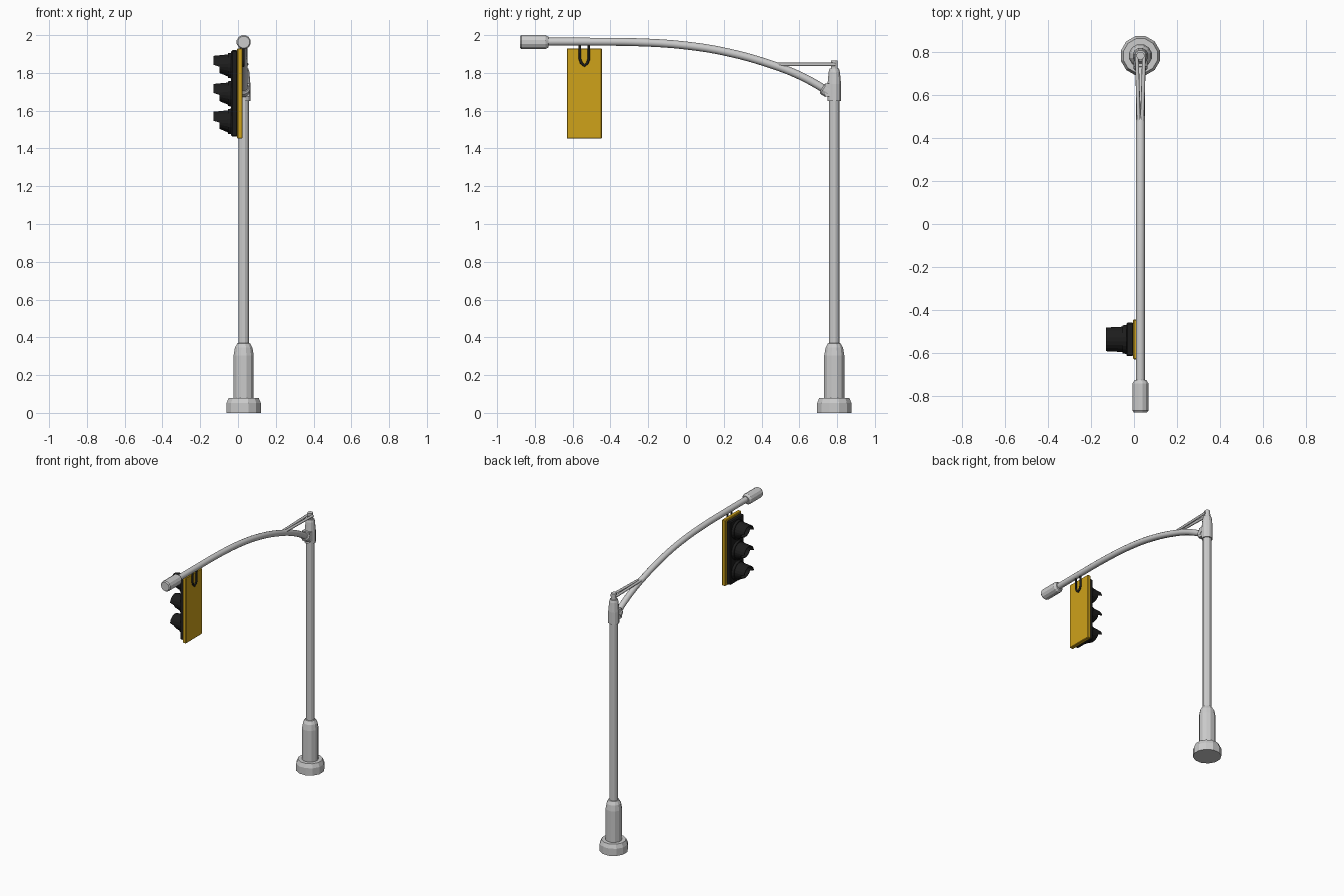
import bpy, bmesh, math
from mathutils import Matrix, Vector

if "Cube" in bpy.data.objects:
    bpy.data.objects.remove(bpy.data.objects["Cube"])

PX, PY = 0.03, 0.785       # pole axis
LY = -0.538                # signal head centre


def material(name, rgb):
    m = bpy.data.materials.new(name)
    m.diffuse_color = (*rgb, 1)
    m.use_nodes = True
    m.node_tree.nodes["Principled BSDF"].inputs["Base Color"].default_value = m.diffuse_color
    return m


YELLOW = material("yellow", (0.62, 0.36, 0.01))
BLACK = material("black", (0.012, 0.012, 0.012))


def finish(name, bm, mat=None):
    bmesh.ops.recalc_face_normals(bm, faces=bm.faces)
    me = bpy.data.meshes.new(name)
    bm.to_mesh(me)
    bm.free()
    ob = bpy.data.objects.new(name, me)
    bpy.context.collection.objects.link(ob)
    if mat:
        me.materials.append(mat)
    return ob


def lathe(name, profile, start, direction=(0, 0, 1), n=12, mat=None):
    """Closed turned solid: profile of (radius, distance along direction)."""
    bm = bmesh.new()
    rot = Vector((0, 0, 1)).rotation_difference(Vector(direction)).to_matrix()
    rings = []
    for r, h in profile:
        rings.append([bm.verts.new(rot @ Vector((r * math.cos(a), r * math.sin(a), h)) + Vector(start))
                      for a in (2 * math.pi * (i + 0.5) / n for i in range(n))])
    for a, b in zip(rings, rings[1:]):
        for i in range(n):
            bm.faces.new((a[i], a[(i + 1) % n], b[(i + 1) % n], b[i]))
    bm.faces.new(rings[0])
    bm.faces.new(rings[-1])
    return finish(name, bm, mat)


def box(name, lo, hi, mat=None, bevel=0.0):
    bm = bmesh.new()
    lo, hi = Vector(lo), Vector(hi)
    bmesh.ops.create_cube(bm, size=1, matrix=Matrix.Translation((lo + hi) / 2) @ Matrix.Diagonal((*(hi - lo), 1)))
    if bevel:
        bmesh.ops.bevel(bm, geom=bm.edges[:], offset=bevel, segments=1, affect='EDGES')
    return finish(name, bm, mat)


def tube(name, pts, r, smooth=False, res=4, mat=None):
    cu = bpy.data.curves.new(name, 'CURVE')
    cu.dimensions = '3D'
    cu.bevel_depth, cu.bevel_resolution = r, res
    cu.use_fill_caps = True
    sp = cu.splines.new('BEZIER' if smooth else 'POLY')
    if smooth:
        cu.resolution_u = 4
        sp.bezier_points.add(len(pts) - 1)
        for b, p in zip(sp.bezier_points, pts):
            b.co = p
            b.handle_left_type = b.handle_right_type = 'AUTO'
    else:
        sp.points.add(len(pts) - 1)
        for b, p in zip(sp.points, pts):
            b.co = (*p, 1)
    ob = bpy.data.objects.new(name, cu)
    bpy.context.collection.objects.link(ob)
    if mat:
        cu.materials.append(mat)
    bpy.ops.object.select_all(action='DESELECT')
    ob.select_set(True)
    bpy.context.view_layer.objects.active = ob
    bpy.ops.object.convert(target='MESH')
    return ob


# Pole with stepped base and collar
lathe("base", [(0.094, 0), (0.094, 0.052), (0.082, 0.08), (0.055, 0.08), (0.055, 0.305),
               (0.048, 0.345), (0.035, 0.368), (0.028, 0.37)], (PX, PY, 0))
lathe("pole", [(0.029, 0.36), (0.029, 1.66)], (PX, PY, 0))
lathe("pole_collar", [(0.037, 1.652), (0.037, 1.74), (0.031, 1.805), (0.026, 1.822), (0.019, 1.822),
                      (0.019, 1.866)], (PX, PY, 0))

# Curved arm, its socket and end cap
arm = [(0.785, 1.68), (0.72, 1.722), (0.6, 1.787), (0.45, 1.845), (0.22, 1.909), (0.0, 1.945),
       (-0.25, 1.962), (-0.5, 1.965), (-0.76, 1.965)]
tube("arm", [(PX, y, z) for y, z in arm], 0.021, smooth=True)
lathe("arm_socket", [(0.026, 0), (0.034, 0.008), (0.034, 0.04)], (PX, 0.722, 1.721), (0, 0.84, -0.54))
box("arm_bracket", (PX - 0.03, 0.735, 1.675), (PX + 0.03, 0.775, 1.745))
lathe("arm_end_cap", [(0.028, 0), (0.038, 0.016), (0.038, 0.144), (0.032, 0.152)], (PX, -0.727, 1.963), (0, -1, 0))

# Pair of stay rods
for s, side in ((-1, "left"), (1, "right")):
    tube("stay_rod_" + side, [(PX + s * 0.017, 0.79, 1.845), (PX + s * 0.008, 0.475, 1.845)], 0.009, res=2)

# Signal housing and backing plate
box("back_plate", (-0.004, LY - 0.093, 1.452), (0.024, LY + 0.093, 1.93), YELLOW, 0.004)
box("housing", (-0.036, LY - 0.078, 1.462), (-0.002, LY + 0.078, 1.92), BLACK, 0.006)

# Hanger loop from the arm
loop = [(0.024, 1.95), (0.024, 1.875), (0.016, 1.852), (0, 1.838), (-0.016, 1.852), (-0.024, 1.875), (-0.024, 1.95)]
tube("hanger_loop", [(0.028, LY + y, z) for y, z in loop], 0.007, res=2, mat=BLACK)


def visor(name, z):
    """Hood: long over the upper half, stepped back underneath."""
    bm = bmesh.new()
    n = 20
    back, front = [], []
    for i in range(n):
        a = 2 * math.pi * (i + 0.5) / n
        c, s = math.cos(a), math.sin(a)
        length = 0.08 if s > -0.1 else 0.048
        back.append(bm.verts.new((-0.05, LY + 0.06 * c, z + 0.06 * s)))
        r = 0.056
        lift = -0.004 if s > 0 else 0.016 * -s
        front.append(bm.verts.new((-0.05 - length, LY + r * c, z + r * s + lift)))
    for i in range(n):
        j = (i + 1) % n
        bm.faces.new((back[i], back[j], front[j], front[i]))
    ob = finish(name, bm, BLACK)
    mod = ob.modifiers.new("wall", 'SOLIDIFY')
    mod.thickness = 0.004
    mod.offset = -1


# Three lamps
for nm, z, rgb in (("red", 1.839, (0.3, 0.02, 0.015)), ("amber", 1.69, (0.35, 0.12, 0.01)),
                   ("green", 1.543, (0.06, 0.2, 0.02))):
    lathe("lamp_flange_" + nm, [(0.069, 0), (0.066, 0.018)], (-0.035, LY, z), (-1, 0, 0), 20, BLACK)
    lathe("lens_" + nm, [(0.052, 0), (0.048, 0.004), (0.033, 0.01), (0.014, 0.013)],
          (-0.052, LY, z), (-1, 0, 0), 20, material("lens_" + nm, rgb))
    visor("visor_" + nm, z)
